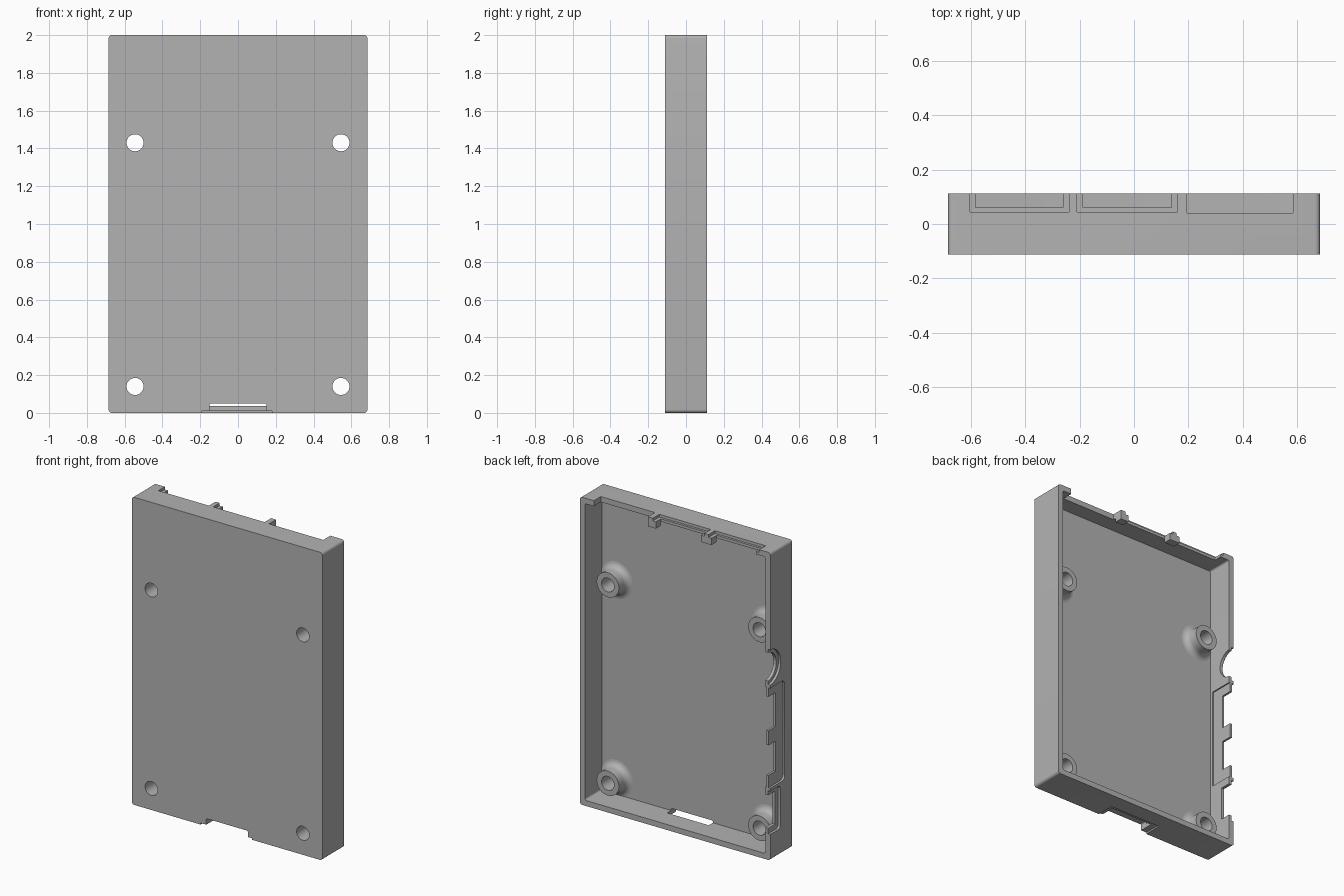
import bpy, bmesh, math
from mathutils import Matrix, Vector

if "Cube" in bpy.data.objects:
    bpy.data.objects.remove(bpy.data.objects["Cube"])

W, H, D = 0.685, 2.0, 0.112      # half width, height, half depth
WALL, FLOOR = 0.036, -0.062      # wall thickness, y of the inside floor

grey = bpy.data.materials.new("plain_grey")
grey.use_nodes = True
grey.diffuse_color = (0.45, 0.45, 0.45, 1)
grey.node_tree.nodes["Principled BSDF"].inputs["Base Color"].default_value = grey.diffuse_color


def finish(name, bm):
    bmesh.ops.recalc_face_normals(bm, faces=bm.faces)
    mesh = bpy.data.meshes.new(name)
    bm.to_mesh(mesh)
    bm.free()
    mesh.materials.append(grey)
    ob = bpy.data.objects.new(name, mesh)
    bpy.context.collection.objects.link(ob)
    return ob


def box(name, x, y, z, radius=0, axis=1):
    """Box between limits; edges running along the axis may be rounded."""
    bm = bmesh.new()
    bmesh.ops.create_cube(bm, size=1)
    for v in bm.verts:
        v.co = Vector([r[0] if c < 0 else r[1] for c, r in zip(v.co, (x, y, z))])
    if radius:
        edges = [e for e in bm.edges
                 if abs((e.verts[0].co - e.verts[1].co).normalized()[axis]) > 0.9]
        bmesh.ops.bevel(bm, geom=edges, offset=radius, segments=5, profile=0.5,
                        affect='EDGES')
    return finish(name, bm)


def rod(name, radius, length, centre, axis):
    bm = bmesh.new()
    bmesh.ops.create_cone(bm, cap_ends=True, segments=48, radius1=radius,
                          radius2=radius, depth=length)
    turn = Matrix.Rotation(math.pi / 2, 4, axis)
    bmesh.ops.transform(bm, matrix=Matrix.Translation(centre) @ turn, verts=bm.verts)
    return finish(name, bm)


def cut(target, cutter):
    mod = target.modifiers.new("cut", 'BOOLEAN')
    mod.operation, mod.solver, mod.object = 'DIFFERENCE', 'EXACT', cutter
    bpy.context.view_layer.objects.active = target
    bpy.ops.object.modifier_apply(modifier=mod.name)
    bpy.data.objects.remove(cutter)


def smooth(ob):
    bpy.ops.object.select_all(action='DESELECT')
    ob.select_set(True)
    bpy.context.view_layer.objects.active = ob
    bpy.ops.object.shade_smooth_by_angle(angle=math.radians(30))


# Open tray
tray = box("case_tray", (-W, W), (-D, D), (0, H), 0.018)
cut(tray, box("cavity", (WALL - W, W - WALL), (FLOOR, 0.3), (WALL, H - WALL), 0.012))

# Screw holes through the floor
posts = [(x, z) for x in (-0.545, 0.545) for z in (0.14, 1.43)]
for x, z in posts:
    cut(tray, rod("hole", 0.045, 0.3, (x, -0.1, z), 'X'))

# Top wall: two stepped openings and one plain opening
for x0, x1 in ((-0.605, -0.24), (-0.21, 0.16)):
    cut(tray, box("recess", (x0, x1), (0.045, 0.3), (H - 0.018, 2.2)))
    cut(tray, box("opening", (x0 + 0.022, x1 - 0.022), (0.06, 0.3), (1.9, 2.2)))
cut(tray, box("opening", (0.195, 0.585), (0.04, 0.3), (1.9, 2.2)))

# Side wall: shallow recesses outside and inside, then the openings
cut(tray, box("recess", (-1, 0.014 - W), (-0.036, 0.3), (0.47, 1.12), 0.03, 0))
cut(tray, box("pocket", (WALL - W - 0.008, -0.6), (-0.04, 0.3), (0.47, 1.12)))
cut(tray, box("recess", (-1, 0.016 - W), (0.01, 0.3), (0.17, 0.45), 0.02, 0))
for z0, z1 in ((0.205, 0.42), (0.55, 0.745), (0.84, 1.06)):
    cut(tray, box("opening", (-1, -0.6), (0.04, 0.3), (z0, z1)))
cut(tray, rod("recess", 0.115, 0.2, (0.016 - W - 0.1, 0.12, 1.255), 'Y'))
cut(tray, rod("opening", 0.092, 0.2, (-W, 0.12, 1.255), 'Y'))

# Card slot at the bottom front edge
cut(tray, box("recess", (-0.19, 0.18), (-0.3, 0.005), (-0.1, 0.01)))
cut(tray, box("slot", (-0.15, 0.15), (-0.3, -0.02), (-0.1, 0.05), 0.008))
smooth(tray)

# Thickened tabs between the top openings
for i, (x0, x1) in enumerate(((-0.262, -0.188), (0.138, 0.195))):
    box(f"top_tab_{i + 1}", (x0, x1), (0.06, D), (H - 0.062, H - 0.02))

# Hollow standoffs with a flared foot, spun around their holes
foot = [(0.08 + 0.04 * (1 - math.sin(a)), FLOOR + 0.04 * (1 - math.cos(a)))
        for a in [k * math.pi / 12 for k in range(7)]]
profile = [(0.045, FLOOR - 0.002)] + foot + [(0.08, 0.025), (0.045, 0.025)]
for i, (x, z) in enumerate(posts):
    bm = bmesh.new()
    vs = [bm.verts.new((x + r, y, z)) for r, y in profile]
    ring = [bm.edges.new((a, b)) for a, b in zip(vs, vs[1:] + vs[:1])]
    bmesh.ops.spin(bm, geom=vs + ring, cent=(x, 0, z), axis=(0, 1, 0),
                   angle=math.tau, steps=48, use_merge=True)
    bmesh.ops.remove_doubles(bm, verts=bm.verts, dist=0.0001)
    post = finish(f"standoff_{i + 1}", bm)
    # Keep the foot inside the side wall
    smooth(post)
